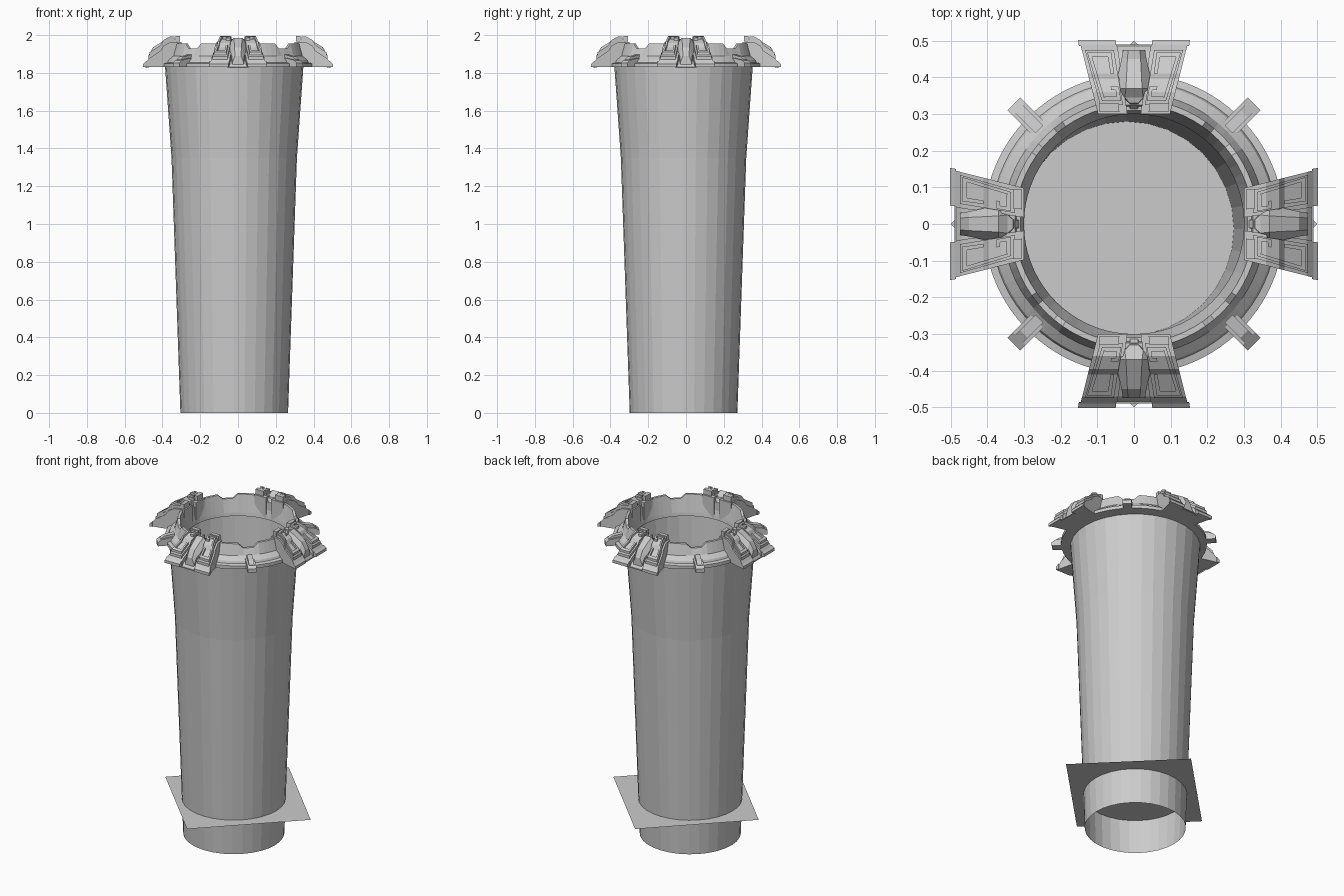
import bpy, bmesh, math
from mathutils import Matrix

cube = bpy.data.objects.get("Cube")
if cube:
    bpy.data.objects.remove(cube)

grey = bpy.data.materials.new("light grey stone")
grey.use_nodes = True
grey.diffuse_color = (0.6, 0.6, 0.6, 1)
grey.node_tree.nodes["Principled BSDF"].inputs["Base Color"].default_value = (0.6, 0.6, 0.6, 1)

BASE = 1.83


def make_object(name, bm, angle=0, fix_normals=True):
    if fix_normals:
        bmesh.ops.recalc_face_normals(bm, faces=bm.faces)
    bmesh.ops.rotate(bm, verts=bm.verts, cent=(0, 0, 0), matrix=Matrix.Rotation(angle, 3, 'Z'))
    mesh = bpy.data.meshes.new(name)
    bm.to_mesh(mesh)
    bm.free()
    mesh.materials.append(grey)
    ob = bpy.data.objects.new(name, mesh)
    bpy.context.collection.objects.link(ob)
    return ob


def bridge(bm, rings, closed_ends=False):
    """Join a list of equally long vertex loops with quads."""
    n = len(rings[0])
    for a, b in zip(rings, rings[1:]):
        for i in range(n):
            j = (i + 1) % n
            bm.faces.new((a[i], a[j], b[j], b[i]))
    if closed_ends:
        bm.faces.new(rings[0])
        bm.faces.new(rings[-1])


def circle(bm, radius, z, count, cx=0, cy=0):
    return [bm.verts.new((cx + radius * math.cos(math.tau * i / count),
                          cy + radius * math.sin(math.tau * i / count), z))
            for i in range(count)]


# Open tapered shaft, slightly off centre
bm = bmesh.new()
bridge(bm, [circle(bm, r, z, 32, -0.02, -0.013)
            for r, z in ((0.285, 0), (0.332, 1.35), (0.366, BASE))])
make_object("shaft", bm, fix_normals=False)

# Thin square sheet crossing the foot of the shaft
bm = bmesh.new()
bm.faces.new([bm.verts.new((x, y, 0.215))
              for x, y in ((0.5, 0), (0, 0.5), (-0.5, 0), (0, -0.5))])
make_object("base_sheet", bm, fix_normals=False)

# Collar with shallow dips on the diagonals
PROFILE = ((0.30, BASE), (0.303, 1.85), (0.325, 1.955), (0.34, 1.955), (0.358, 1.89),
           (0.385, 1.868), (0.39, 1.855), (0.41, 1.85), (0.41, BASE))
SEGMENTS = 72
bm = bmesh.new()
slices = []
for s in range(SEGMENTS):
    turn = s * 360 / SEGMENTS
    dip = 0.027 if abs(turn % 90 - 45) < 7 else 0
    a = math.radians(turn)
    slices.append([bm.verts.new((r * math.cos(a), r * math.sin(a),
                                 z - dip if z > 1.95 else z)) for r, z in PROFILE])
bridge(bm, slices + slices[:1])
make_object("collar", bm)

# Sloped upper surface shared by all pieces of a mount
SLOPE = ((0.29, 1.975), (0.36, 1.975), (0.395, 1.955), (0.41, 1.93),
         (0.47, 1.89), (0.49, 1.865), (0.52, 1.84))


def surface(r):
    for (r0, z0), (r1, z1) in zip(SLOPE, SLOPE[1:]):
        if r <= r1:
            return z0 + (z1 - z0) * (r - r0) / (r1 - r0)
    return SLOPE[-1][1]


def strip(bm, start, end, lift, bottom=None, side=1):
    """Solid following the slope; start and end are (radius, x inner, x outer)."""
    r0, r1 = start[0], end[0]
    rows = []
    for r in [r0] + [p[0] for p in SLOPE if r0 < p[0] < r1] + [r1]:
        t = (r - r0) / (r1 - r0)
        xa, xb = (side * (start[k] + (end[k] - start[k]) * t) for k in (1, 2))
        top = surface(r) + lift
        low = top - 0.03 if bottom is None else bottom
        rows.append([bm.verts.new(p) for p in
                     ((xa, r, low), (xb, r, low), (xb, r, top), (xa, r, top))])
    bridge(bm, rows, True)


# Raised hook pattern: each entry is a start and an end section
HOOKS = (((0.335, 0.078, 0.087), (0.468, 0.118, 0.128)),
         ((0.455, 0.062, 0.118), (0.468, 0.062, 0.118)),
         ((0.41, 0.054, 0.064), (0.468, 0.062, 0.073)),
         ((0.335, 0.035, 0.08), (0.347, 0.037, 0.08)),
         ((0.347, 0.037, 0.047), (0.365, 0.04, 0.05)),
         ((0.365, 0.04, 0.062), (0.375, 0.042, 0.064)))


def build_mount(angle, place):
    # Paired side plates: flange, raised panel and hooks
    flange, panels, hooks = bmesh.new(), bmesh.new(), bmesh.new()
    for side in (-1, 1):
        strip(flange, (0.30, 0.018, 0.098), (0.485, 0.045, 0.145), -0.012, BASE, side)
        strip(flange, (0.485, 0.048, 0.15), (0.502, 0.05, 0.153), -0.008, BASE, side)
        strip(panels, (0.325, 0.03, 0.092), (0.475, 0.055, 0.134), 0.004, None, side)
        for a, b in HOOKS:
            strip(hooks, a, b, 0.018, None, side)
        # Tall blocks on the inner crest
        strip(panels, (0.306, 0.04, 0.094), (0.33, 0.042, 0.096), 0.02, None, side)
    make_object(place + "_mount_flange", flange, angle)
    make_object(place + "_mount_panels", panels, angle)
    make_object(place + "_mount_hooks", hooks, angle)

    # Floor between the plates
    bm = bmesh.new()
    strip(bm, (0.31, -0.03, 0.03), (0.49, -0.055, 0.055), -0.04, BASE)
    make_object(place + "_mount_channel", bm, angle)

    # Faceted central fin: radius, half width at foot, half width at crest, height
    bm = bmesh.new()
    rows = []
    for r, foot, crest, z in ((0.31, 0.014, 0.01, 1.93), (0.33, 0.018, 0.012, 1.96),
                              (0.345, 0.04, 0.025, 1.965), (0.37, 0.052, 0.022, 1.985),
                              (0.45, 0.034, 0.018, 1.935), (0.475, 0.03, 0.016, 1.89)):
        rows.append([bm.verts.new(p) for p in
                     ((-foot, r, BASE), (foot, r, BASE), (foot, r, z - 0.035),
                      (crest, r, z), (-crest, r, z), (-foot, r, z - 0.035))])
    bridge(bm, rows, True)
    make_object(place + "_mount_fin", bm, angle)


def build_clip(angle, place):
    # Small stepped clip over the collar edge
    bm = bmesh.new()
    for r0, r1, half, top in ((0.375, 0.463, 0.025, 1.868), (0.365, 0.445, 0.015, 1.885)):
        rows = [[bm.verts.new(p) for p in ((-half, r, BASE), (half, r, BASE),
                                           (half, r, z), (-half, r, z))]
                for r, z in ((r0, top + 0.012), (r1 - 0.02, top), (r1, top - 0.015))]
        bridge(bm, rows, True)
    make_object(place + "_clip", bm, angle)


for k, name in enumerate(("back", "right", "front", "left")):
    build_mount(k * math.pi / 2, name)
for k, name in enumerate(("back_right", "front_right", "front_left", "back_left")):
    build_clip(math.pi / 4 + k * math.pi / 2, name)
